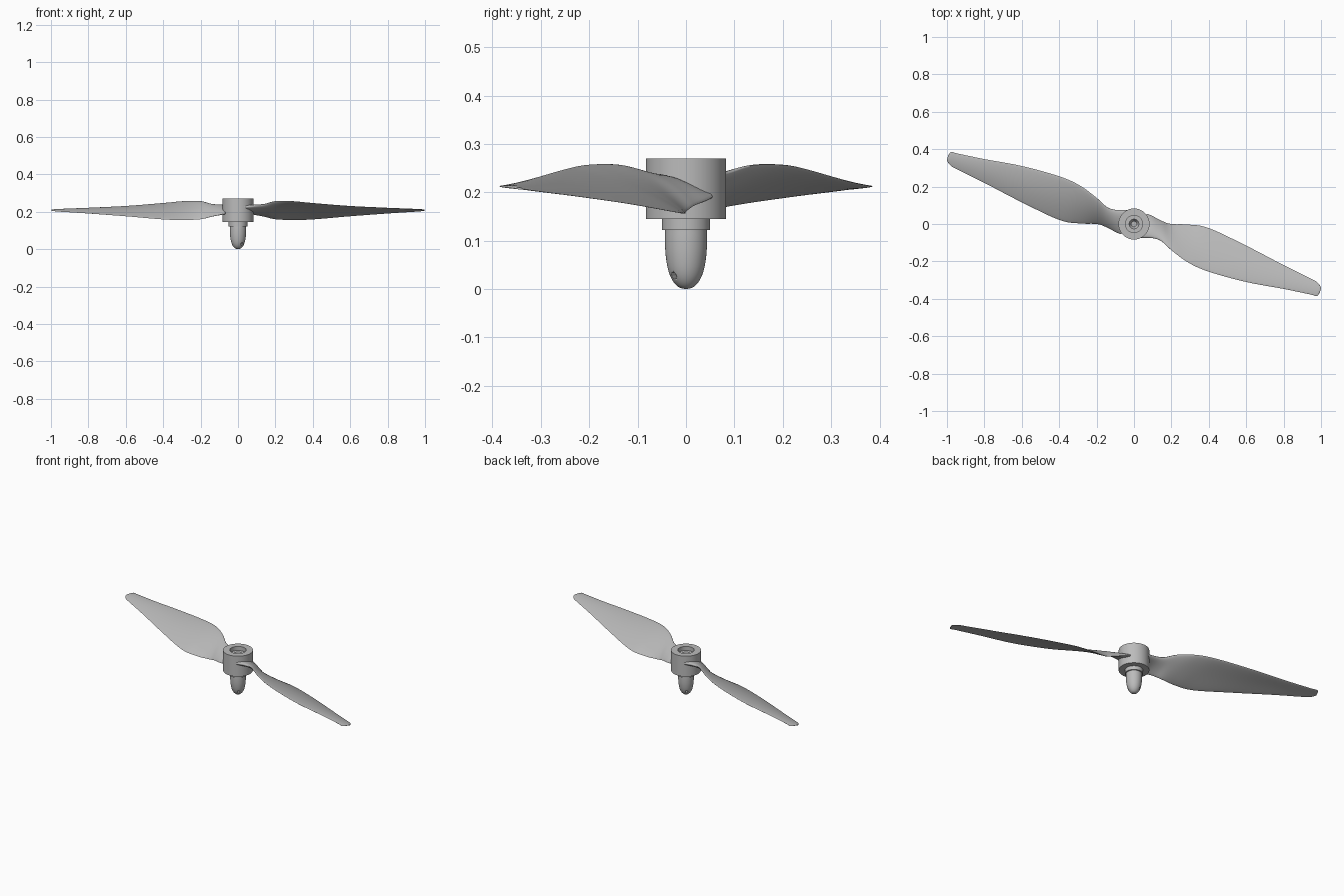
import bpy, bmesh, math
from mathutils import Vector, Matrix

cube = bpy.data.objects.get("Cube")
if cube:
    bpy.data.objects.remove(cube, do_unlink=True)

grey = bpy.data.materials.new("plain_grey")
grey.use_nodes = True
colour = (0.5, 0.5, 0.5, 1)
grey.diffuse_color = colour
grey.node_tree.nodes["Principled BSDF"].inputs["Base Color"].default_value = colour


def finish(name, bm, angle=35):
    bmesh.ops.remove_doubles(bm, verts=bm.verts, dist=1e-5)
    bmesh.ops.recalc_face_normals(bm, faces=bm.faces)
    mesh = bpy.data.meshes.new(name)
    bm.to_mesh(mesh)
    bm.free()
    mesh.materials.append(grey)
    obj = bpy.data.objects.new(name, mesh)
    bpy.context.collection.objects.link(obj)
    bpy.ops.object.select_all(action='DESELECT')
    obj.select_set(True)
    bpy.context.view_layer.objects.active = obj
    bpy.ops.object.shade_smooth_by_angle(angle=math.radians(angle))
    return obj


def lathe(name, profile, steps=64):
    bm = bmesh.new()
    verts = [bm.verts.new((r, 0, z)) for r, z in profile]
    edges = [bm.edges.new(pair) for pair in zip(verts, verts[1:])]
    bmesh.ops.spin(bm, geom=verts + edges, cent=(0, 0, 0), axis=(0, 0, 1),
                   angle=math.tau, steps=steps, use_duplicate=False)
    return finish(name, bm)


def smooth_rows(rows, steps):
    # Catmull-Rom interpolation through the rows
    rows = [Vector(r) for r in rows]
    out = []
    for i in range(len(rows) - 1):
        a, b, c, d = (rows[max(0, min(len(rows) - 1, i + k))] for k in (-1, 0, 1, 2))
        for s in range(steps):
            t = s / steps
            out.append(b + (c - a) * (t / 2) + (a * 2 - b * 5 + c * 4 - d) * (t * t / 2)
                       + (b * 3 - a - c * 3 + d) * (t ** 3 / 2))
    return out + [rows[-1]]


# Hub with a stepped, tapered bore in its top
lathe("hub", [(0, 0.145), (0.083, 0.145), (0.083, 0.27), (0.046, 0.27),
              (0.046, 0.245), (0.026, 0.245), (0.015, 0.225), (0, 0.225)])
lathe("collar", [(0, 0.122), (0.05, 0.122), (0.05, 0.15), (0, 0.15)])

# Bullet nose with a cross hole
nose_curve = smooth_rows([(0.043, 0.122), (0.0435, 0.1), (0.042, 0.07),
                          (0.037, 0.04), (0.028, 0.018), (0.015, 0.004), (0, 0)], 4)
nose = lathe("nose_cone", [(0, 0.13), (0.043, 0.13)] + [tuple(p) for p in nose_curve])

bm = bmesh.new()
turn = Matrix.Rotation(math.radians(-50), 4, 'Z') @ Matrix.Rotation(math.pi / 2, 4, 'Y')
bmesh.ops.create_cone(bm, cap_ends=True, segments=24, radius1=0.007, radius2=0.007,
                      depth=0.2, matrix=Matrix.Translation((0, 0, 0.028)) @ turn)
cutter = finish("cross_hole_cutter", bm)
cutter.hide_render = True
cut = nose.modifiers.new("cross_hole", 'BOOLEAN')
cut.object = cutter
cut.solver = 'EXACT'
bpy.ops.object.select_all(action='DESELECT')
nose.select_set(True)
bpy.context.view_layer.objects.active = nose
bpy.ops.object.modifier_apply(modifier=cut.name)
bpy.data.objects.remove(cutter, do_unlink=True)

# Blade stations: high edge x y z, low edge x y z, thickness
stations = [
    (0.00, -0.078, 0.222, 0.07, 0.055, 0.190, 0.032),
    (0.08, -0.074, 0.232, 0.10, 0.042, 0.183, 0.030),
    (0.14, -0.088, 0.240, 0.15, 0.016, 0.172, 0.024),
    (0.20, -0.140, 0.256, 0.20, 0.000, 0.160, 0.018),
    (0.29, -0.206, 0.256, 0.29, -0.003, 0.156, 0.015),
    (0.40, -0.255, 0.246, 0.40, -0.022, 0.159, 0.013),
    (0.60, -0.310, 0.230, 0.60, -0.116, 0.176, 0.011),
    (0.80, -0.347, 0.220, 0.80, -0.220, 0.191, 0.009),
    (0.94, -0.376, 0.214, 0.94, -0.290, 0.200, 0.007),
    (0.98, -0.384, 0.212, 0.98, -0.312, 0.203, 0.006),
    (1.00, -0.348, 0.208, 1.00, -0.338, 0.207, 0.004),
]
SIDES = 32


def blade(name, angle):
    bm = bmesh.new()
    rings = []
    for row in smooth_rows(stations, 6):
        high, low, thick = Vector(row[:3]), Vector(row[3:6]), row[6]
        chord = low - high
        normal = chord.cross(Vector((1, 0, 0))).normalized()
        if normal.z < 0:
            normal.negate()
        ring = []
        for k in range(SIDES):
            a = math.tau * k / SIDES
            along = (1 - math.cos(a)) / 2
            # Fuller toward the high edge, with a slight camber
            lift = math.sin(a) * thick / 2 * (1.15 - 0.4 * along)
            lift += 0.03 * chord.length * math.sin(math.pi * along)
            ring.append(bm.verts.new(high + chord * along + normal * lift))
        rings.append(ring)
    for r0, r1 in zip(rings, rings[1:]):
        for k in range(SIDES):
            j = (k + 1) % SIDES
            bm.faces.new((r0[k], r0[j], r1[j], r1[k]))
    bm.faces.new(rings[0])
    bm.faces.new(rings[-1])
    bm.transform(Matrix.Rotation(angle, 4, 'Z'))
    return finish(name, bm, 60)


blade("left_blade", 0)
blade("right_blade", math.pi)
